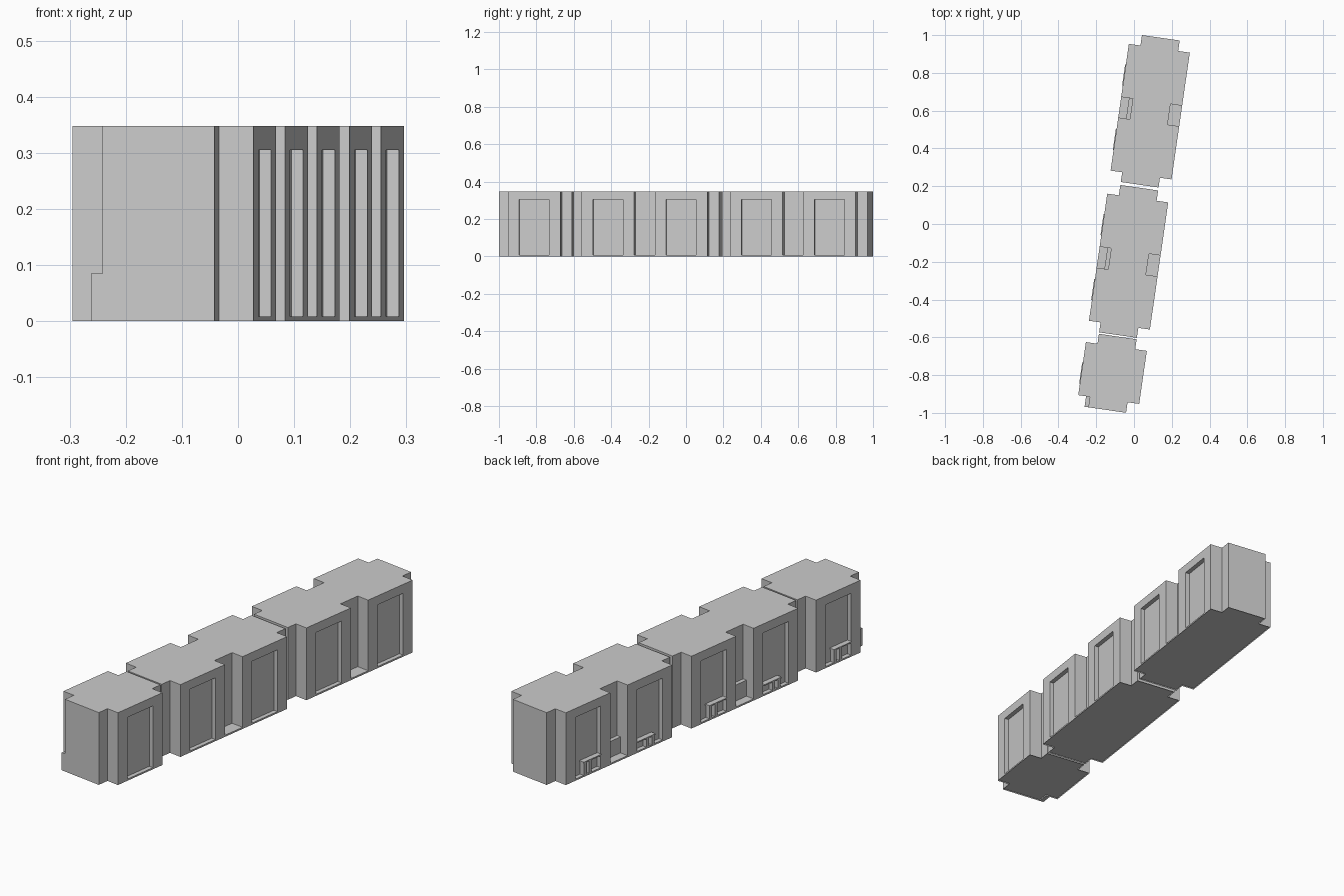
import bpy, bmesh, math
from mathutils import Matrix

if "Cube" in bpy.data.objects:
    bpy.data.objects.remove(bpy.data.objects["Cube"])

W, CORE, H, SILL = 0.163, 0.101, 0.348, 0.008      # bay half width, core half width, height, floor level
TURN = Matrix.Rotation(math.radians(-8.2), 4, 'Z')  # the row stands slightly turned
BAYS = [-0.797, -0.399, -0.003, 0.404, 0.798]       # bay centres along the row
HALF = 0.142                                        # half length of a bay


def add_box(bm, x0, x1, y0, y1, z0, z1):
    m = Matrix.Translation(((x0 + x1) / 2, (y0 + y1) / 2, (z0 + z1) / 2))
    m = m @ Matrix.Diagonal((x1 - x0, y1 - y0, z1 - z0, 1))
    bmesh.ops.create_cube(bm, size=1, matrix=m)


def finish(bm, name):
    bmesh.ops.recalc_face_normals(bm, faces=bm.faces)
    mesh = bpy.data.meshes.new(name)
    bm.to_mesh(mesh)
    bm.free()
    ob = bpy.data.objects.new(name, mesh)
    bpy.context.collection.objects.link(ob)
    ob.matrix_world = TURN
    return ob


def building(name, y0, y1, bays):
    # notched plan, extruded to full height
    b0, b1 = bays[0] - HALF, bays[-1] + HALF
    right = [(CORE, y0), (CORE, b0), (W, b0), (W, b1), (CORE, b1), (CORE, y1)]
    plan = right + [(-x, y) for x, y in reversed(right)]
    bm = bmesh.new()
    base = bm.faces.new([bm.verts.new((x, y, 0)) for x, y in plan])
    top = bmesh.ops.extrude_face_region(bm, geom=[base], use_keep_orig=True)['geom']
    bmesh.ops.translate(bm, vec=(0, 0, H), verts=[v for v in top if isinstance(v, bmesh.types.BMVert)])
    bmesh.ops.recalc_face_normals(bm, faces=bm.faces)
    # shallow hollow under the floor
    floor = min(bm.faces, key=lambda f: f.calc_center_median().z)
    bmesh.ops.inset_region(bm, faces=[floor], thickness=0.002)
    bmesh.ops.translate(bm, vec=(0, 0, 0.005), verts=floor.verts)
    body = finish(bm, name)

    # window recesses, and the deep slots between neighbouring bays
    cut = bmesh.new()
    for s in (-1, 1):
        for c in bays:
            x0, x1 = sorted((s * (W - 0.021), s * (W + 0.05)))
            add_box(cut, x0, x1, c - 0.081, c + 0.081, SILL, 0.305)
        for a, b in zip(bays, bays[1:]):
            x0, x1 = sorted((s * CORE, s * (W + 0.05)))
            add_box(cut, x0, x1, a + HALF, b - HALF, SILL, H + 0.1)
    cutter = finish(cut, name + "_cutter")
    cutter.hide_render = True
    mod = body.modifiers.new("recesses", 'BOOLEAN')
    mod.operation, mod.solver, mod.object = 'DIFFERENCE', 'EXACT', cutter
    bpy.context.view_layer.update()
    bpy.context.view_layer.objects.active = body
    bpy.ops.object.modifier_apply(modifier=mod.name)
    bpy.data.objects.remove(cutter)


building("short_block", -0.995, -0.602, BAYS[:1])
building("middle_block", -0.594, 0.194, BAYS[1:3])
building("far_block", 0.21, 0.996, BAYS[3:])

# low boxes against the core on the left side
bm = bmesh.new()
for y0, y1, z0 in ((-0.995, BAYS[0] - HALF, 0),
                   (BAYS[1] + HALF, BAYS[2] - HALF, SILL),
                   (BAYS[3] + HALF, BAYS[4] - HALF, SILL)):
    add_box(bm, -0.121, -CORE, y0, y1, z0, 0.085)
finish(bm, "low_boxes")

# entrance canopies on posts in the left windows, mirrored on every other bay
bm = bmesh.new()
for i, c in enumerate(BAYS):
    s = 1 if i % 2 == 0 else -1
    z = 0.068 if s > 0 else 0.05

    def part(a, b, x0, x1, z0, z1):
        y0, y1 = sorted((c + s * a, c + s * b))
        add_box(bm, x0, x1, y0, y1, z0, z1)

    part(-0.081, 0.032, -0.167, -0.142, z, z + 0.006)
    for a in (-0.022, 0.012):
        part(a, a + 0.016, -0.164, -0.142, SILL, z)
finish(bm, "entrance_canopies")
